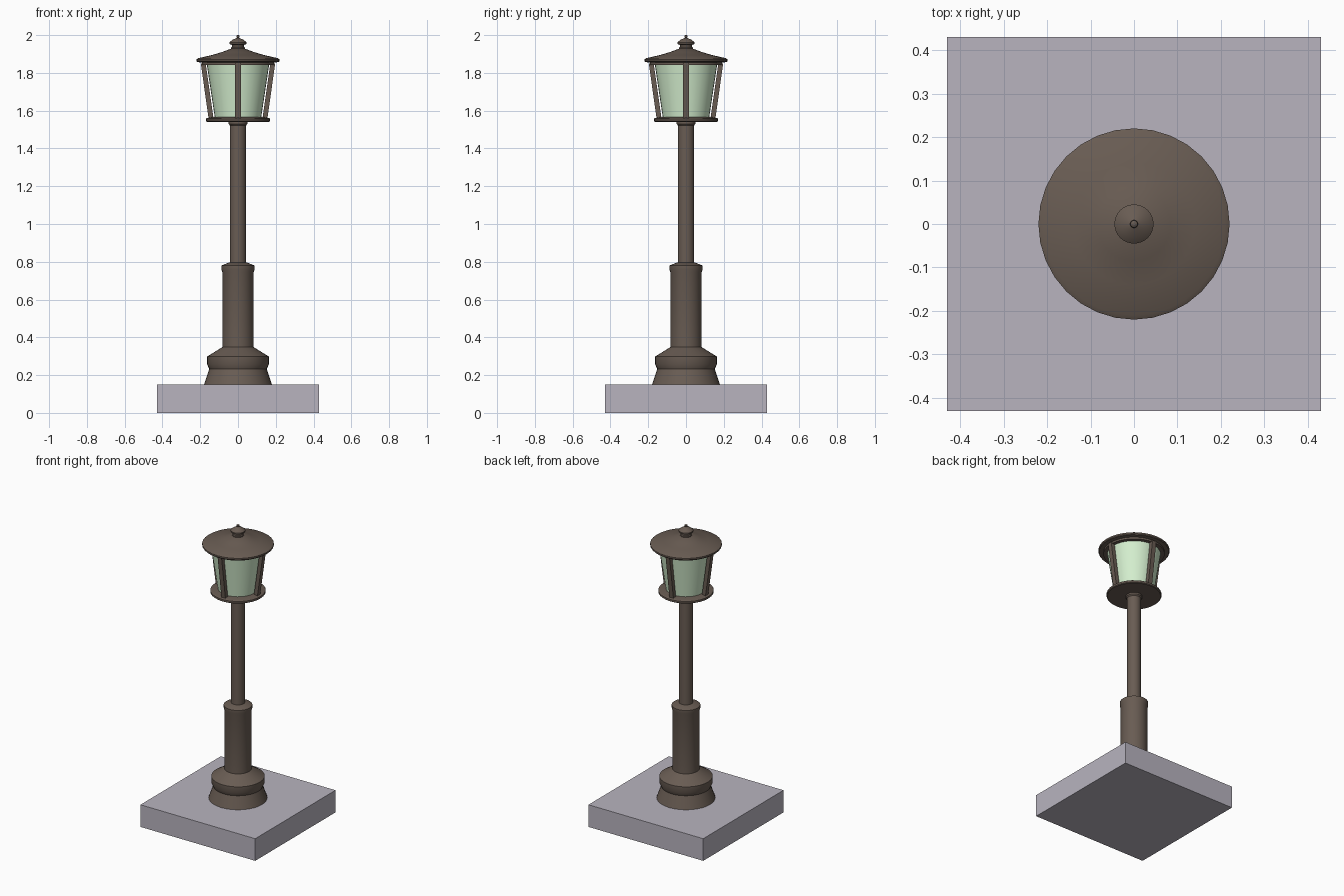
import bpy, bmesh
from math import pi, cos, sin, radians
from mathutils import Matrix, Vector

if "Cube" in bpy.data.objects:
    bpy.data.objects.remove(bpy.data.objects["Cube"])

SEGMENTS = 32


def material(name, rgb):
    m = bpy.data.materials.new(name)
    m.diffuse_color = (*rgb, 1)
    m.use_nodes = True
    m.node_tree.nodes["Principled BSDF"].inputs["Base Color"].default_value = m.diffuse_color
    return m


IRON = material("brown_iron", (0.14, 0.107, 0.086))
STONE = material("pale_stone", (0.48, 0.455, 0.52))
GLASS = material("green_glass", (0.66, 0.86, 0.62))


def finish(bm, name, mat, smooth):
    bmesh.ops.recalc_face_normals(bm, faces=bm.faces[:])
    mesh = bpy.data.meshes.new(name)
    bm.to_mesh(mesh)
    bm.free()
    mesh.materials.append(mat)
    ob = bpy.data.objects.new(name, mesh)
    bpy.context.collection.objects.link(ob)
    if smooth:
        bpy.ops.object.select_all(action='DESELECT')
        ob.select_set(True)
        bpy.context.view_layer.objects.active = ob
        bpy.ops.object.shade_smooth_by_angle(angle=radians(25))
    return ob


def lathe(name, profile, mat):
    """Turn (radius, z) points around z, with flat caps at both ends."""
    bm = bmesh.new()
    rings = [[bm.verts.new((r * cos(2 * pi * i / SEGMENTS), r * sin(2 * pi * i / SEGMENTS), z))
              for i in range(SEGMENTS)] for r, z in profile]
    for a, b in zip(rings, rings[1:]):
        for i in range(SEGMENTS):
            j = (i + 1) % SEGMENTS
            bm.faces.new((a[i], a[j], b[j], b[i]))
    bm.faces.new(rings[0])
    bm.faces.new(rings[-1])
    return finish(bm, name, mat, True)


# Square stone plinth
bm = bmesh.new()
bmesh.ops.create_cube(bm, size=1, matrix=Matrix.Translation((0, 0, 0.075)) @ Matrix.Diagonal((0.86, 0.86, 0.15, 1)))
finish(bm, "plinth", STONE, False)

# Flared foot, sleeve and slim post
lathe("post_foot", [(0.18, 0.15), (0.152, 0.232), (0.164, 0.258), (0.164, 0.298), (0.083, 0.348)], IRON)
lathe("post_sleeve", [(0.083, 0.345), (0.083, 0.745), (0.088, 0.76), (0.088, 0.78), (0.045, 0.797)], IRON)
lathe("post_shaft", [(0.043, 0.79), (0.043, 1.53)], IRON)

# Lantern floor with its collar
lathe("lantern_floor", [(0.043, 1.522), (0.05, 1.53), (0.05, 1.541), (0.165, 1.541),
                        (0.17, 1.545), (0.17, 1.557), (0.165, 1.561), (0.13, 1.567)], IRON)

# Tapered glass
lathe("lantern_glass", [(0.122, 1.56), (0.166, 1.85)], GLASS)

# Four leaning struts around the glass
for k, side in enumerate(("right", "back", "left", "front")):
    bm = bmesh.new()
    ends = [[bm.verts.new((r + dr, dy, z)) for dr, dy in
             ((-0.013, -0.015), (0.013, -0.015), (0.013, 0.015), (-0.013, 0.015))]
            for r, z in ((0.142, 1.555), (0.184, 1.85))]
    for i in range(4):
        j = (i + 1) % 4
        bm.faces.new((ends[0][i], ends[0][j], ends[1][j], ends[1][i]))
    bm.faces.new(ends[0])
    bm.faces.new(ends[1])
    bm.transform(Matrix.Rotation(k * pi / 2, 4, 'Z'))
    finish(bm, side + "_strut", IRON, False)

# Roof and finial
lathe("lantern_roof", [(0.19, 1.843), (0.19, 1.855), (0.216, 1.857), (0.22, 1.862), (0.22, 1.872),
                       (0.21, 1.878), (0.14, 1.894), (0.085, 1.91), (0.037, 1.928)], IRON)
lathe("finial", [(0.037, 1.922), (0.037, 1.934), (0.032, 1.938), (0.032, 1.948), (0.045, 1.953),
                 (0.045, 1.962), (0.03, 1.975), (0.012, 1.983), (0.006, 1.986),
                 (0.009, 1.991), (0.008, 1.997), (0.003, 2.0)], IRON)
